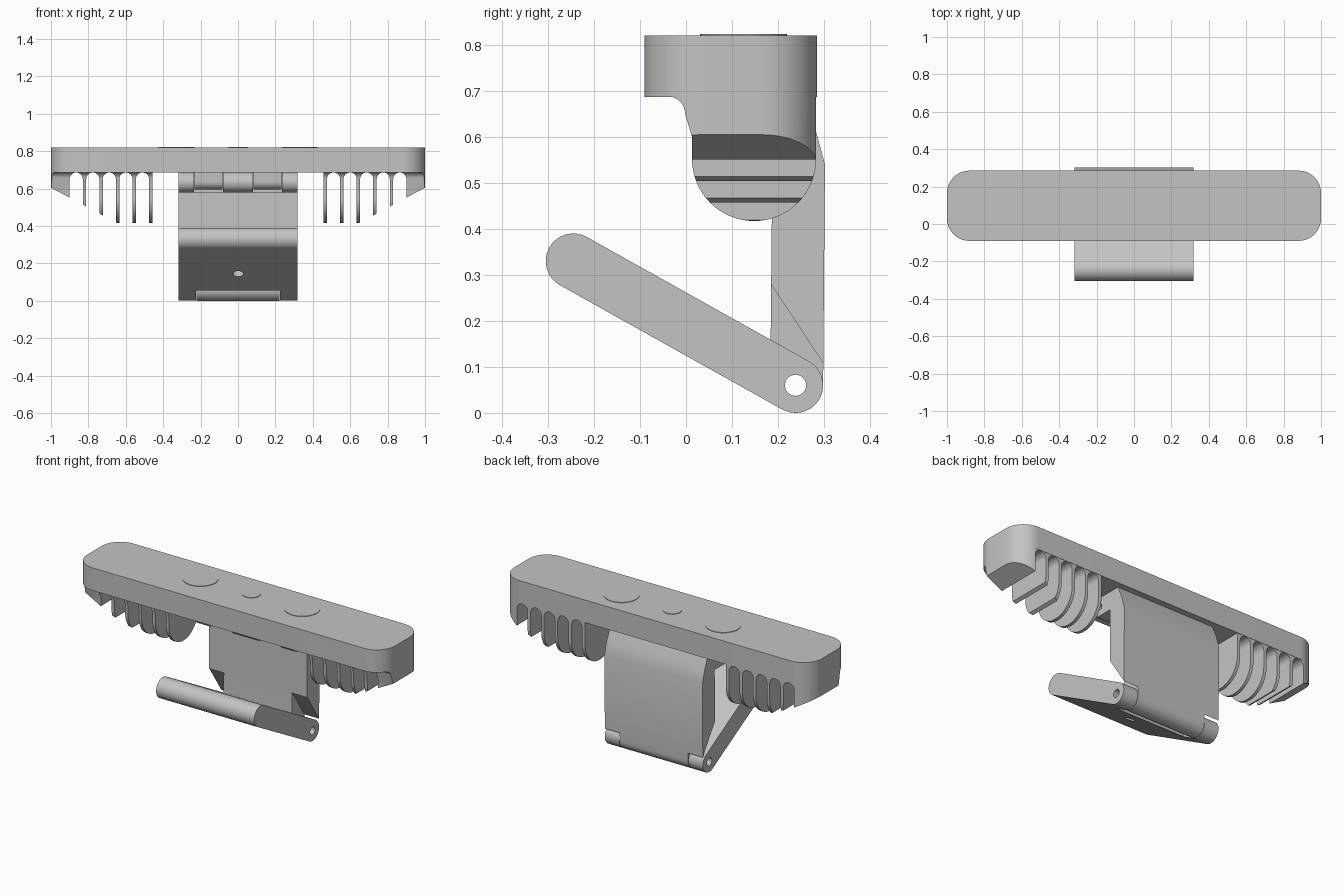
import bpy, bmesh
from math import cos, sin, radians, atan2

if "Cube" in bpy.data.objects:
    bpy.data.objects.remove(bpy.data.objects["Cube"], do_unlink=True)

grey = bpy.data.materials.new("light_grey")
grey.use_nodes = True
colour = (0.55, 0.55, 0.55, 1)
grey.diffuse_color = colour
grey.node_tree.nodes["Principled BSDF"].inputs["Base Color"].default_value = colour


def arc(cx, cy, r, start, end, n=16):
    """Points on an arc, angles in degrees."""
    angles = [radians(start + (end - start) * i / n) for i in range(n + 1)]
    return [(cx + r * cos(a), cy + r * sin(a)) for a in angles]


def prism(name, points, axis, low, high):
    """Extrude a closed 2D profile along the given axis."""
    place = {"X": lambda p, d: (d, p[0], p[1]),
             "Y": lambda p, d: (p[0], d, p[1]),
             "Z": lambda p, d: (p[0], p[1], d)}[axis]
    bm = bmesh.new()
    a = [bm.verts.new(place(p, low)) for p in points]
    b = [bm.verts.new(place(p, high)) for p in points]
    bm.faces.new(a)
    bm.faces.new(b[::-1])
    for i in range(len(a)):
        j = (i + 1) % len(a)
        bm.faces.new((a[i], b[i], b[j], a[j]))
    bmesh.ops.recalc_face_normals(bm, faces=bm.faces)
    mesh = bpy.data.meshes.new(name)
    bm.to_mesh(mesh)
    bm.free()
    mesh.materials.append(grey)
    obj = bpy.data.objects.new(name, mesh)
    bpy.context.collection.objects.link(obj)
    return obj


def select(obj):
    bpy.ops.object.select_all(action="DESELECT")
    obj.select_set(True)
    bpy.context.view_layer.objects.active = obj


def cut(obj, cutter, operation="DIFFERENCE"):
    mod = obj.modifiers.new("cut", "BOOLEAN")
    mod.operation = operation
    mod.solver = "EXACT"
    mod.object = cutter
    select(obj)
    bpy.ops.object.modifier_apply(modifier=mod.name)
    bpy.data.objects.remove(cutter, do_unlink=True)


def finish(obj, mirrored=False):
    select(obj)
    if mirrored:
        obj.modifiers.new("mirror", "MIRROR")
        bpy.ops.object.modifier_apply(modifier="mirror")
    bpy.ops.object.shade_smooth_by_angle(angle=radians(30))


def box(x0, x1, y0, y1):
    return [(x0, y0), (x1, y0), (x1, y1), (x0, y1)]


# Long rounded housing
r, front, back, base, top = 0.12, -0.09, 0.285, 0.687, 0.82
outline = (arc(1 - r, back - r, r, 90, 0) + arc(1 - r, front + r, r, 0, -90)
           + arc(r - 1, front + r, r, -90, -180) + arc(r - 1, back - r, r, 180, 90))
finish(prism("housing", outline, "Z", base, top))

# Thin round pads on the top
for name, x, radius in (("right_pad", -0.33, 0.095), ("middle_pad", 0, 0.05),
                        ("left_pad", 0.33, 0.095)):
    finish(prism(name, arc(x, 0.125, radius, 0, 348.75, 31), "Z", top - 0.005, top + 0.003))

# Cooling fins and end blocks: one block, trimmed and slotted, then mirrored
profile = ([(0.283, 0.7)] + arc(0.148, 0.552, 0.135, 0, -180, 32) + [(0.013, 0.6)]
           + arc(-0.04, 0.65, 0.038, 0, 90, 8) + [(-0.04, 0.7)])
fins = prism("cooling_fins", profile, "X", 0.457, 1.1)
cut(fins, prism("trim", outline, "Z", 0.3, 0.9), "INTERSECT")
cut(fins, prism("slant", [(0.6, 0.391), (1.1, 0.658), (1.1, 0.2), (0.6, 0.2)], "Y", -0.3, 0.5))
half = 0.035
for i in range(5):
    x = 0.511 + 0.0885 * i
    slot = arc(x, 0.686 - half, half, 0, 180) + [(x - half, 0.3), (x + half, 0.3)]
    cut(fins, prism("slot", slot, "Y", -0.3, 0.5))
finish(fins, True)

# Hinge lugs under the housing
hinge_y, hinge_z, width = 0.1, 0.633, 0.318
lug = arc(hinge_y, 0.638, 0.043, 0, -180) + [(hinge_y - 0.043, 0.7), (hinge_y + 0.043, 0.7)]
lugs = prism("hinge_lugs", lug, "X", 0.083, 0.232)
finish(lugs, True)

# Upright arm with a hinge knuckle at each end
pin_y, pin_z, pin_r = 0.238, 0.06, 0.06
arm = prism("upright_arm", [(0.302, 0.54)] + arc(pin_y, pin_z, pin_r, 0, -180)
            + [(0.184, 0.165), (0.188, 0.58)] + arc(hinge_y, hinge_z, 0.053, -90, -270)
            + [(0.25, 0.686), (0.283, 0.61)], "X", -width, width)
for side in (-1, 1):
    lower = [(0.15, 0.332), (0.32, 0.075), (0.32, -0.05), (0.15, -0.05)]
    cut(arm, prism("corner", lower, "X", *sorted((side * 0.222, side * 0.4))))
    gap = box(0.02, 0.165, 0.55, 0.72)
    cut(arm, prism("gap", gap, "X", *sorted((side * 0.08, side * 0.235))))
cut(arm, prism("upper_hole", arc(hinge_y, hinge_z, 0.02, 0, 345, 23), "X", -1, 1))
cut(arm, prism("pin_hole", arc(pin_y, pin_z, 0.023, 0, 345, 23), "X", -1, 1))
finish(arm)

# Tilted foot, rounded at both ends
tip_y, tip_z = -0.245, 0.33
tilt = atan2(tip_z - pin_z, pin_y - tip_y)
deg = tilt * 57.2958
foot = prism("tilted_foot", arc(pin_y, pin_z, pin_r, 90 - deg, -90 - deg)
             + arc(tip_y, tip_z, pin_r, -90 - deg, -270 - deg), "X", -width, width)


def along(t, n):
    """Point at distance t from the pin along the foot, n above its middle."""
    return (pin_y - t * cos(tilt) + n * sin(tilt), pin_z + t * sin(tilt) + n * cos(tilt))


notch = [along(0.095, -0.1), along(0.095, 0.1), along(-0.1, 0.1), along(-0.1, -0.1)]
cut(foot, prism("notch", notch, "X", -0.225, 0.225))
cut(foot, prism("pin_hole", arc(pin_y, pin_z, 0.023, 0, 345, 23), "X", -1, 1))
drill = prism("drill", arc(0, 0, 0.03, 0, 345, 23), "Z", -0.15, 0.15)
y, z = along(0.28, 0)
drill.location = (0, y, z)
drill.rotation_euler = (-tilt, 0, 0)
bpy.context.view_layer.update()
cut(foot, drill)
finish(foot)
